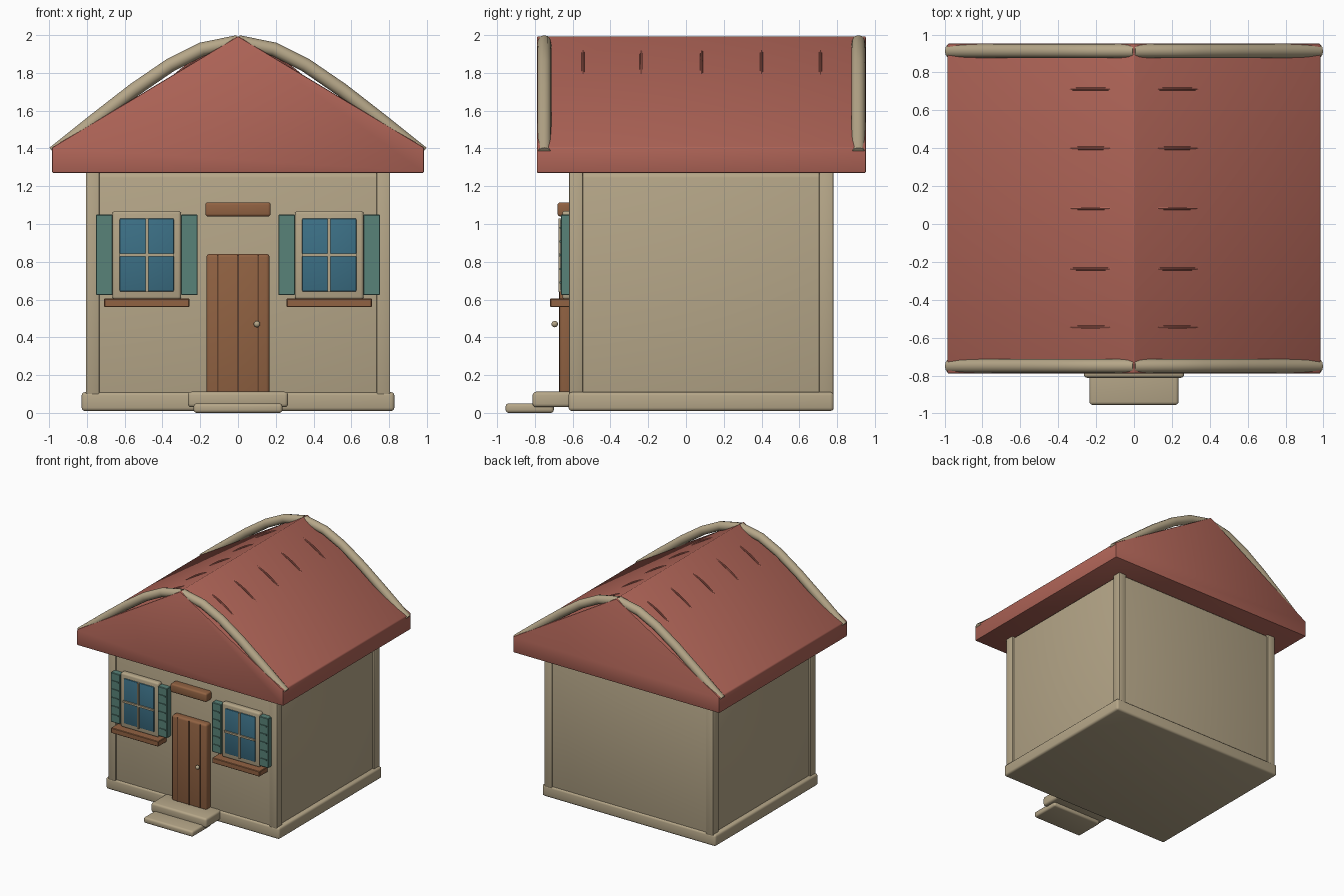
import bpy, bmesh, math
from mathutils import Vector

if "Cube" in bpy.data.objects:
    bpy.data.objects.remove(bpy.data.objects["Cube"])


def mat(name, r, g, b):
    m = bpy.data.materials.new(name)
    lin = [((c / 255 + 0.055) / 1.055) ** 2.4 for c in (r, g, b)]
    m.diffuse_color = (*lin, 1)
    m.use_nodes = True
    m.node_tree.nodes["Principled BSDF"].inputs["Base Color"].default_value = m.diffuse_color
    return m


BEIGE = mat("beige plaster", 181, 166, 136)
RED = mat("roof red", 175, 100, 87)
WOOD = mat("brown wood", 145, 98, 66)
DARK = mat("dark wood", 100, 66, 45)
TEAL = mat("shutter teal", 88, 130, 120)
GLASS = mat("window blue", 60, 112, 134)


def finish(name, bm, m, bevel=0, segs=3):
    bmesh.ops.recalc_face_normals(bm, faces=bm.faces)
    if bevel:
        bmesh.ops.bevel(bm, geom=bm.edges[:], offset=bevel, segments=segs,
                        profile=0.5, affect='EDGES')
    me = bpy.data.meshes.new(name)
    bm.to_mesh(me)
    bm.free()
    me.materials.append(m)
    ob = bpy.data.objects.new(name, me)
    bpy.context.collection.objects.link(ob)
    bpy.context.view_layer.objects.active = ob
    ob.select_set(True)
    bpy.ops.object.shade_smooth_by_angle(angle=math.radians(35))
    ob.select_set(False)
    return ob


def box(name, x, y, z, m, bevel=0, segs=3):
    bm = bmesh.new()
    bmesh.ops.create_cube(bm, size=1)
    for v in bm.verts:
        v.co = [(a + b) / 2 + c * (b - a) for (a, b), c in zip((x, y, z), v.co)]
    return finish(name, bm, m, bevel, segs)


def tube(name, pts, y, r, m, sides=12):
    """Round rod through (x, z) points in the plane at depth y."""
    bm = bmesh.new()
    rings = []
    for i, (x, z) in enumerate(pts):
        a, b = pts[max(i - 1, 0)], pts[min(i + 1, len(pts) - 1)]
        n = Vector((a[1] - b[1], 0, b[0] - a[0])).normalized()
        ring = []
        for k in range(sides):
            t = 2 * math.pi * k / sides
            ring.append(bm.verts.new(Vector((x, y, z)) + n * r * math.cos(t)
                                     + Vector((0, r * math.sin(t), 0))))
        rings.append(ring)
    for p, q in zip(rings, rings[1:]):
        for k in range(sides):
            j = (k + 1) % sides
            bm.faces.new((p[k], p[j], q[j], q[k]))
    bm.faces.new(rings[0])
    bm.faces.new(rings[-1])
    return finish(name, bm, m)


# base, walls and corner posts
box("foundation", (-0.828, 0.828), (-0.622, 0.782), (0.01, 0.11), BEIGE, 0.018)
box("walls", (-0.79, 0.79), (-0.61, 0.77), (0.06, 1.275), BEIGE, 0.03)
for s in (-1, 1):
    for y in (-0.62, 0.705):
        box("corner_post", sorted((s * 0.733, s * 0.806)), (y, y + 0.075),
            (0.09, 1.29), BEIGE, 0.008, 2)

# front steps
box("upper_step", (-0.265, 0.265), (-0.812, -0.59), (0.03, 0.112), BEIGE, 0.018)
box("lower_step", (-0.235, 0.235), (-0.955, -0.70), (0, 0.05), BEIGE, 0.016)

# roof: extruded gable profile
bm = bmesh.new()
prof = [(-0.985, 1.27), (0.985, 1.27), (0.985, 1.405), (0, 1.995), (-0.985, 1.405)]
f = bm.faces.new([bm.verts.new((x, -0.79, z)) for x, z in prof])
ext = bmesh.ops.extrude_face_region(bm, geom=[f])
for v in ext["geom"]:
    if isinstance(v, bmesh.types.BMVert):
        v.co.y = 0.953
finish("roof", bm, RED, 0.008, 2)

# bowed gable trim rods and curved tile ridges
trim = [(0, 1.963), (0.19, 1.925), (0.36, 1.84), (0.55, 1.71), (0.76, 1.547), (0.975, 1.375)]
for s in (-1, 1):
    for y in (-0.75, 0.913):
        tube("gable_trim", [(s * x, z) for x, z in trim], y, 0.037, BEIGE)
    for y in (-0.545, -0.237, 0.083, 0.40, 0.712):
        pts = []
        for i in range(7):
            t = i / 6
            x = 0.12 + 0.215 * t
            pts.append((s * x, 1.99 - 0.599 * x - 0.004 + 0.06 * t * (1 - t)))
        tube("tile_ridge", pts, y, 0.008, RED, 8)

# door with grooves, knob and lintel
box("door", (-0.167, 0.167), (-0.67, -0.60), (0.10, 0.842), WOOD, 0.018)
for x in (-0.107, 0, 0.107):
    box("door_groove", (x - 0.004, x + 0.004), (-0.673, -0.665), (0.112, 0.832), DARK)
bm = bmesh.new()
bmesh.ops.create_uvsphere(bm, u_segments=16, v_segments=10, radius=0.017)
bmesh.ops.translate(bm, verts=bm.verts, vec=(0.1, -0.695, 0.47))
finish("door_knob", bm, BEIGE)
box("door_lintel", (-0.173, 0.173), (-0.68, -0.60), (1.04, 1.115), WOOD, 0.014)

# windows, shutters and sills
for c in (-0.483, 0.483):
    box("window_frame", (c - 0.182, c + 0.182), (-0.655, -0.60), (0.60, 1.07), BEIGE, 0.016)
    box("window_glass", (c - 0.144, c + 0.144), (-0.664, -0.64), (0.642, 1.03), GLASS, 0.008, 2)
    box("window_bar_upright", (c - 0.008, c + 0.008), (-0.676, -0.655), (0.64, 1.03), BEIGE)
    box("window_bar_cross", (c - 0.144, c + 0.144), (-0.676, -0.655), (0.827, 0.843), BEIGE)
    box("window_sill", (c - 0.226, c + 0.226), (-0.72, -0.60), (0.56, 0.605), WOOD, 0.004, 1)
    for s in (-1, 1):
        m = c + s * 0.225
        box("shutter", (m - 0.044, m + 0.044), (-0.662, -0.60), (0.623, 1.05), TEAL, 0.004, 1)
        for i in range(5):
            z = 0.69 + 0.0725 * i
            box("shutter_slat", (m - 0.03, m + 0.03), (-0.669, -0.655),
                (z - 0.005, z + 0.005), TEAL)
